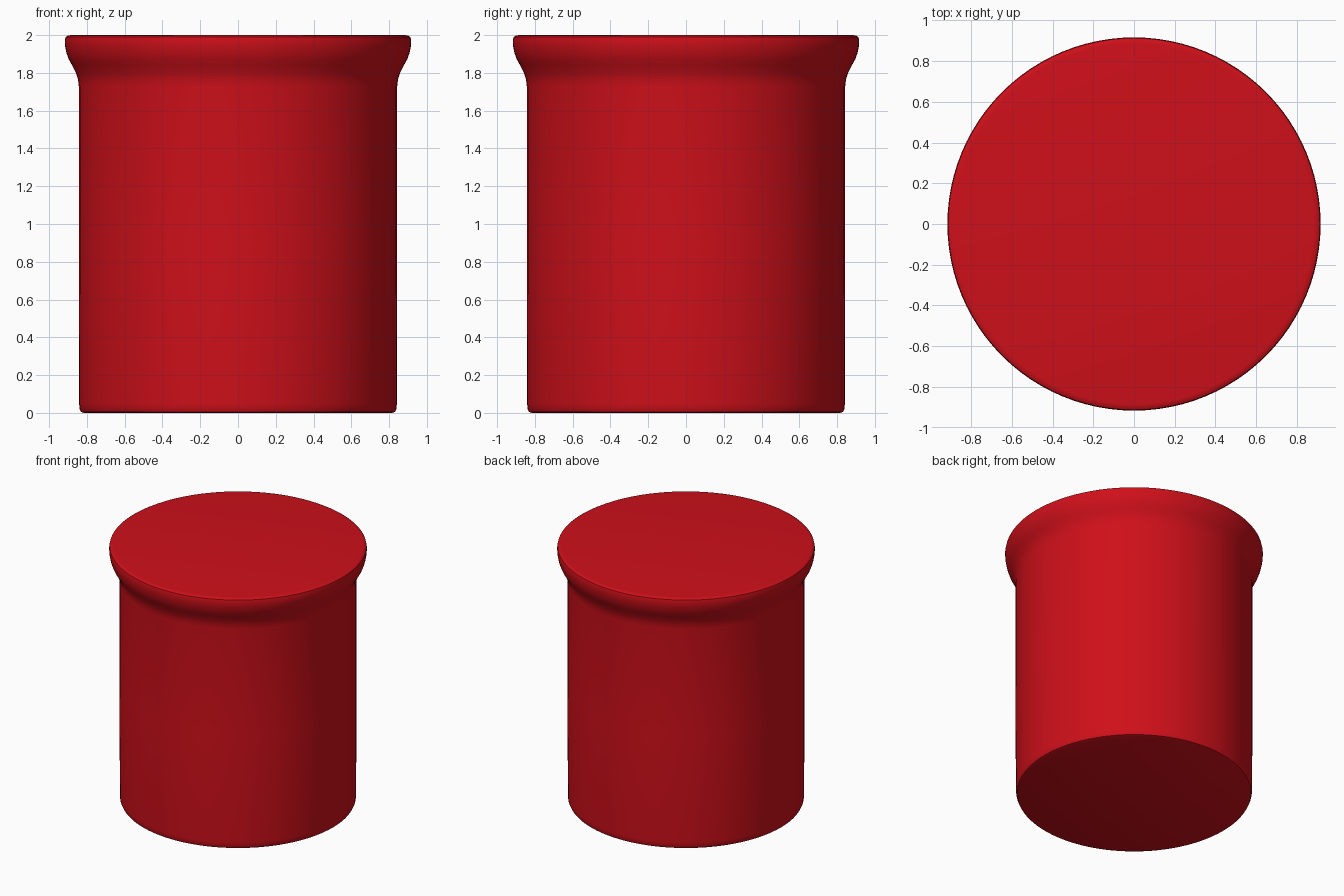
import bpy, bmesh, math
from mathutils import Vector

if "Cube" in bpy.data.objects:
    bpy.data.objects.remove(bpy.data.objects["Cube"])

# Canister silhouette (radius, height) from the base centre to the top centre
PROFILE = [(0, 0), (0.815, 0), (0.832, 0.006), (0.839, 0.022), (0.841, 0.05),
           (0.843, 0.9), (0.843, 1.73), (0.847, 1.765), (0.858, 1.80),
           (0.877, 1.838), (0.896, 1.872), (0.908, 1.905), (0.915, 1.94),
           (0.917, 1.972), (0.913, 1.99), (0.900, 1.998), (0.885, 2.0), (0, 2.0)]


def lathe(name, profile, segments=96):
    bm = bmesh.new()
    verts = [bm.verts.new((r, 0, z)) for r, z in profile]
    edges = [bm.edges.new(pair) for pair in zip(verts, verts[1:])]
    bmesh.ops.spin(bm, geom=verts + edges, cent=(0, 0, 0), axis=(0, 0, 1),
                   angle=math.tau, steps=segments, use_duplicate=False)
    bmesh.ops.remove_doubles(bm, verts=bm.verts, dist=1e-4)
    bmesh.ops.recalc_face_normals(bm, faces=bm.faces)
    mesh = bpy.data.meshes.new(name)
    bm.to_mesh(mesh)
    bm.free()
    obj = bpy.data.objects.new(name, mesh)
    bpy.context.collection.objects.link(obj)
    return obj


# Closed body with the flared rim
canister = lathe("canister", PROFILE)
bpy.context.view_layer.objects.active = canister
canister.select_set(True)
bpy.ops.object.shade_smooth_by_angle(angle=math.radians(40))

# Red finish
red = bpy.data.materials.new("red")
red.diffuse_color = (0.62, 0.005, 0.01, 1)
red.use_nodes = True
red.node_tree.nodes["Principled BSDF"].inputs["Base Color"].default_value = red.diffuse_color
canister.data.materials.append(red)
